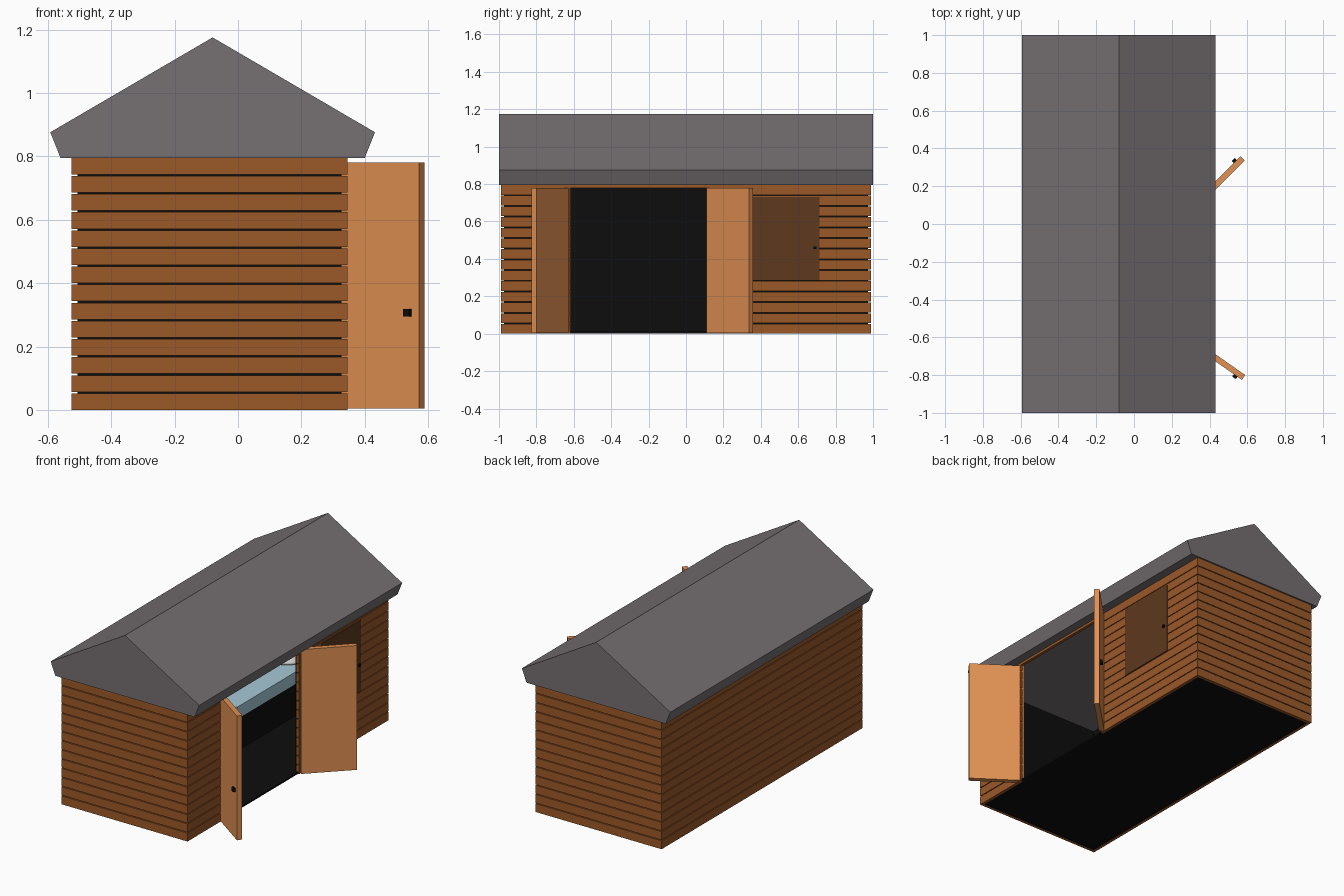
import bpy, bmesh, math
from mathutils import Matrix, Vector

if "Cube" in bpy.data.objects:
    bpy.data.objects.remove(bpy.data.objects["Cube"])


def material(name, r, g, b):
    m = bpy.data.materials.new(name)
    m.diffuse_color = (r, g, b, 1)
    m.use_nodes = True
    m.node_tree.nodes["Principled BSDF"].inputs["Base Color"].default_value = m.diffuse_color
    return m


WOOD = material("plank_wood", 0.33, 0.10, 0.022)
DOOR = material("door_wood", 0.75, 0.28, 0.085)
SHUTTER = material("shutter_wood", 0.11, 0.04, 0.013)
BLACK = material("black", 0.004, 0.004, 0.004)
ROOF = material("roof_grey", 0.18, 0.16, 0.165)
BLUE = material("pale_blue", 0.38, 0.58, 0.68)
WHITE = material("white", 0.85, 0.85, 0.85)


def finish(name, bm, mat):
    mesh = bpy.data.meshes.new(name)
    bmesh.ops.recalc_face_normals(bm, faces=bm.faces)
    bm.to_mesh(mesh)
    bm.free()
    mesh.materials.append(mat)
    ob = bpy.data.objects.new(name, mesh)
    bpy.context.collection.objects.link(ob)
    return ob


def add_box(bm, lo, hi):
    lo, hi = Vector(lo), Vector(hi)
    bmesh.ops.create_cube(bm, size=1, matrix=Matrix.Translation((lo + hi) / 2)
                          @ Matrix.Diagonal((*(hi - lo), 1)))


def boxes(name, mat, *pairs):
    bm = bmesh.new()
    for lo, hi in pairs:
        add_box(bm, lo, hi)
    return finish(name, bm, mat)


X0, X1, Y = -0.525, 0.345, 0.99      # outer wall limits
D0, D1, DTOP = -0.62, 0.11, 0.78     # door opening
T, GAP, ROWS, H = 0.018, 0.005, 14, 0.8


# Plank walls, each a stack of boards with thin grooves between
def plank_wall(name, spans):
    step = H / ROWS
    bm = bmesh.new()
    for i in range(ROWS):
        for (xa, xb, ya, yb) in spans:
            add_box(bm, (xa, ya, i * step), (xb, yb, (i + 1) * step - GAP))
    return finish(name, bm, WOOD)


plank_wall("front_wall", [(X0, X1, -Y, -Y + T)])
plank_wall("back_wall", [(X0, X1, Y - T, Y)])
plank_wall("left_wall", [(X0, X0 + T, -Y + T, Y - T)])
plank_wall("right_wall", [(X1 - T, X1, -Y + T, D0), (X1 - T, X1, D1, Y - T)])
boxes("door_lintel", WOOD, ((X1 - T, D0, DTOP), (X1, D1, H)))

# Black lining behind the planks, and floor
a, b, c, w = X0 + T, X1 - T, Y - T, 0.008
boxes("wall_lining", BLACK,
      ((a, -c, 0), (a + w, c, H)),
      ((a + w, -c, 0), (b, -c + w, H)),
      ((a + w, c - w, 0), (b, c, H)),
      ((b - w, -c + w, 0), (b, D0, H)),
      ((b - w, D1, 0), (b, c - w, H)))
boxes("floor", BLACK, ((a + w, -c + w, 0.002), (b - w, c - w, 0.012)),
      ((b - w, D0, 0.002), (X1 - 0.005, D1, 0.012)))

# Gabled roof prism with sloping eaves
bm = bmesh.new()
profile = [(-0.56, 0.795), (0.40, 0.795), (0.432, 0.876), (-0.08, 1.175), (-0.592, 0.876)]
face = bm.faces.new([bm.verts.new((x, -1, z)) for x, z in profile])
ext = bmesh.ops.extrude_face_region(bm, geom=[face])
bmesh.ops.translate(bm, vec=(0, 2, 0),
                    verts=[v for v in ext["geom"] if isinstance(v, bmesh.types.BMVert)])
finish("roof", bm, ROOF)


# Open double doors, hinged at the inner face, with handles on the outer face
def door(name, hinge, angle, side):
    t = 0.031
    leaf = boxes(name, DOOR, ((0, min(0, side * t), 0.005), (0.322, max(0, side * t), DTOP)))
    ya, yb = sorted((side * t, side * (t + 0.015)))
    handle = boxes(name + "_handle", BLACK, ((0.27, ya, 0.295), (0.294, yb, 0.318)))
    for ob in (leaf, handle):
        ob.location = (*hinge, 0)
        ob.rotation_euler.z = math.radians(angle)


door("back_door", (0.359, 0.109), 45, 1)
door("front_door", (0.325, -0.615), -35, -1)

# Window shutter with knob
boxes("window_shutter", SHUTTER, ((X1 - T - 0.005, 0.335, 0.285), (X1 + 0.004, 0.715, 0.73)))
boxes("shutter_knob", BLACK, ((X1, 0.682, 0.453), (X1 + 0.015, 0.697, 0.467)))

# Bed inside, beyond the door opening
boxes("bed_base", BLACK, ((a + w, 0.14, 0.012), (-0.105, 0.95, 0.21)))
boxes("mattress", BLUE, ((a + w, 0.14, 0.21), (-0.105, 0.95, 0.285)))
bm = bmesh.new()
bmesh.ops.create_uvsphere(bm, u_segments=20, v_segments=10, radius=1,
                          matrix=Matrix.Translation((-0.29, 0.82, 0.30))
                          @ Matrix.Diagonal((0.15, 0.10, 0.03, 1)))
for f in bm.faces:
    f.smooth = True
finish("pillow", bm, WHITE)
